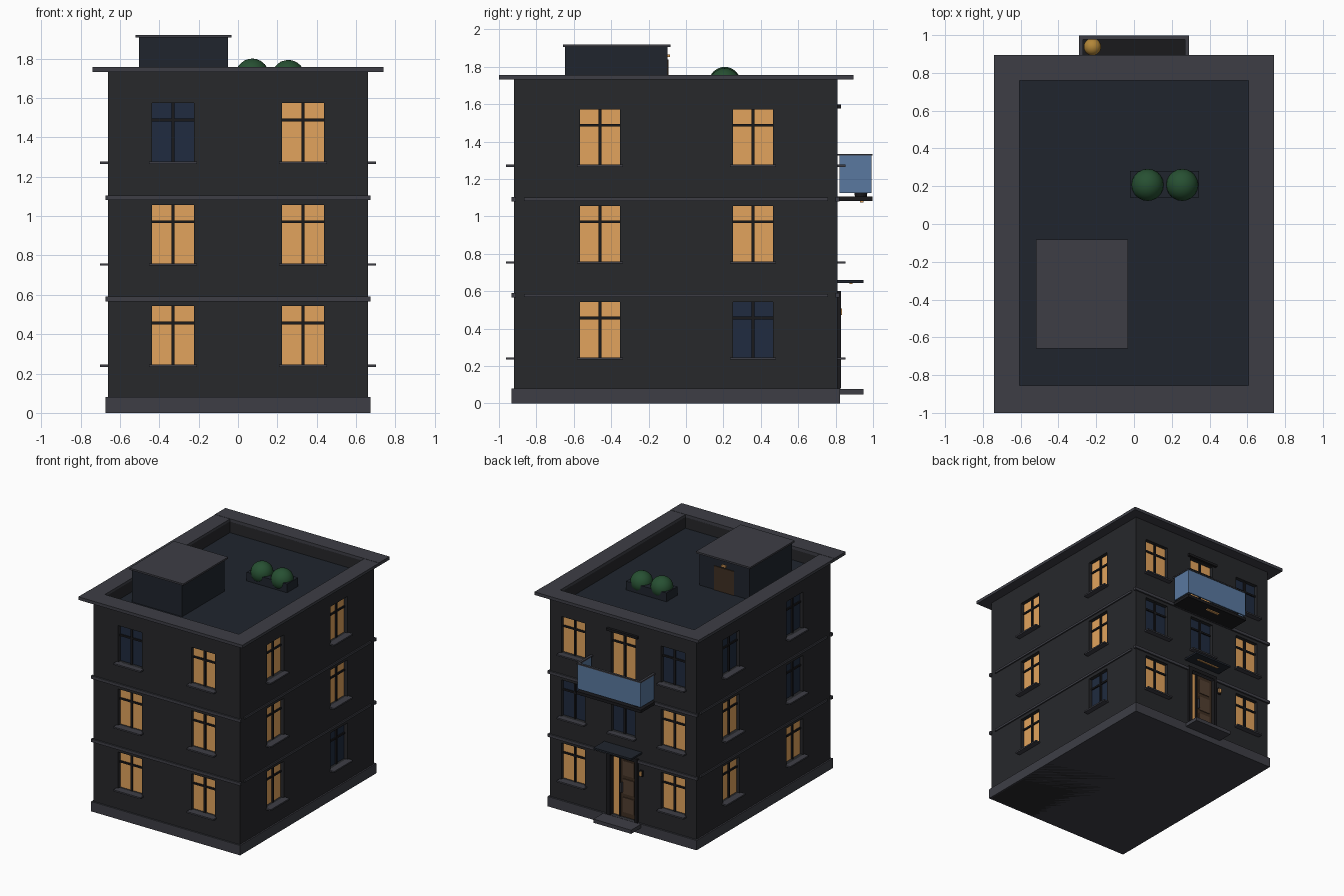
import bpy, bmesh
from mathutils import Vector

if "Cube" in bpy.data.objects:
    bpy.data.objects.remove(bpy.data.objects["Cube"])


def material(name, rgb):
    m = bpy.data.materials.new(name)
    m.diffuse_color = (*rgb, 1)
    m.use_nodes = True
    m.node_tree.nodes["Principled BSDF"].inputs["Base Color"].default_value = m.diffuse_color
    return m


WALL = material("wall", (.020, .021, .024))
TRIM = material("trim", (.047, .048, .060))
DARK = material("dark_frame", (.010, .010, .012))
ROOF = material("roof", (.014, .018, .027))
LIT = material("lit_pane", (.76, .37, .11))
UNLIT = material("unlit_pane", (.014, .024, .050))
GLASS = material("balcony_glass", (.10, .19, .35))
GREEN = material("leaf", (.02, .08, .032))
WOOD = material("wood", (.05, .028, .016))
WOOD2 = material("wood_panel", (.085, .05, .03))
GOLD = material("gold_plant", (.45, .24, .04))

X, Y0, Y1 = .66, -.92, .81          # wall planes
ROOF_Z = 1.64


def boxes(name, spans, mat):
    """One object from several (x0,x1,y0,y1,z0,z1) boxes."""
    bm = bmesh.new()
    for x0, x1, y0, y1, z0, z1 in spans:
        vs = bmesh.ops.create_cube(bm, size=1)["verts"]
        for v in vs:
            v.co = Vector(((x0 + x1) / 2 + v.co.x * (x1 - x0),
                           (y0 + y1) / 2 + v.co.y * (y1 - y0),
                           (z0 + z1) / 2 + v.co.z * (z1 - z0)))
    me = bpy.data.meshes.new(name)
    bm.to_mesh(me)
    bm.free()
    ob = bpy.data.objects.new(name, me)
    bpy.context.collection.objects.link(ob)
    me.materials.append(mat)
    return ob


def on_wall(side, u0, u1, d0, d1, z0, z1):
    """Box on a wall: u along the wall, d outward from it."""
    if side == "front":
        return (u0, u1, Y0 - d1, Y0 - d0, z0, z1)
    if side == "back":
        return (u0, u1, Y1 + d0, Y1 + d1, z0, z1)
    if side == "right":
        return (X + d0, X + d1, u0, u1, z0, z1)
    return (-X - d1, -X - d0, u0, u1, z0, z1)


cuts = []


def window(side, u, z, lit, w=.214, h=.296, sill=True):
    a, b, t = u - w / 2, u + w / 2, z + h
    cuts.append(on_wall(side, a, b, -.04, .05, z, t))
    boxes(side + "_window_pane", [on_wall(side, a, b, -.045, -.03, z, t)], LIT if lit else UNLIT)
    boxes(side + "_window_bars", [
        on_wall(side, u - .008, u + .008, -.031, -.018, z, t),
        on_wall(side, a, b, -.031, -.02, t - .092, t - .078)], DARK)
    if sill:
        boxes(side + "_window_sill", [on_wall(side, u - .122, u + .122, -.01, .042, z - .012, z)], TRIM)


# windows: lit flags per column, ground floor to top floor
FLOORS = (.246, .76, 1.277)
COLUMNS = [("front", -.33, (1, 1, 0)), ("front", .33, (1, 1, 1)),
           ("right", -.46, (1, 1, 1)), ("right", .358, (0, 1, 1)),
           ("left", -.46, (1, 0, 0)), ("left", .358, (1, 1, 0)),
           ("back", .45, (1, 0, 1)), ("back", -.45, (1, 1, 0))]
for side, u, flags in COLUMNS:
    for z, lit in zip(FLOORS, flags):
        window(side, u, z, lit)
window("back", 0, FLOORS[1], 0)
window("back", 0, 1.105, 1, w=.22, h=.47, sill=False)   # balcony door
boxes("balcony_door_lintel", [on_wall("back", -.14, .14, -.01, .02, 1.578, 1.598)], DARK)

# entrance: recess, frame, side light and panelled door
cuts.append(on_wall("back", -.12, .12, -.04, .05, .08, .575))
boxes("entrance_frame", [
    on_wall("back", -.14, -.115, -.04, .018, .08, .60),
    on_wall("back", .105, .14, -.04, .018, .08, .60),
    on_wall("back", -.14, .14, -.04, .018, .57, .60),
    on_wall("back", .032, .046, -.04, -.01, .08, .575)], DARK)
boxes("entrance_side_light", [on_wall("back", .04, .11, -.045, -.025, .08, .575)], LIT)
boxes("entrance_door", [on_wall("back", -.12, .035, -.045, -.02, .08, .575)], WOOD)
boxes("entrance_door_panels", [on_wall("back", -.09, .01, -.025, -.014, z, z + .12)
                               for z in (.12, .27, .42)], WOOD2)
boxes("entrance_handle", [on_wall("back", .015, .023, -.02, -.002, .28, .36)], TRIM)
boxes("entrance_step", [(-.17, .17, .80, .95, .048, .078)], TRIM)
boxes("entrance_canopy", [(-.17, .17, .80, .95, .645, .66)], ROOF)
boxes("canopy_light", [(-.10, .10, .875, .89, .639, .646)], LIT)
boxes("wall_lamp_bracket", [on_wall("back", -.183, -.157, -.01, .012, .465, .515)], DARK)
boxes("wall_lamp", [on_wall("back", -.179, -.161, 0, .024, .473, .507)], LIT)

# main body with window recesses and sunken roof
body = boxes("building_body", [(-X, X, Y0, Y1, .0, 1.735)], WALL)
cutter = boxes("recess_cutter", cuts + [(-.605, .605, -.855, .76, ROOF_Z, 1.9)], WALL)
cutter.hide_render = True
cutter.hide_viewport = True
mod = body.modifiers.new("recesses", "BOOLEAN")
mod.operation, mod.solver, mod.object = "DIFFERENCE", "EXACT", cutter
boxes("roof_floor", [(-.605, .605, -.855, .76, ROOF_Z - .01, ROOF_Z + .004)], ROOF)

# plinth, floor bands and parapet cap
boxes("plinth", [(-.672, .672, -.932, .824, 0, .08)], TRIM)
for z in (.566, 1.081):
    boxes("floor_band", [(-.674, .674, -.932, -.91, z, z + .024),
                         (-.674, .674, .80, .822, z, z + .024),
                         (-.67, -.65, -.866, .76, z + .002, z + .02),
                         (.65, .67, -.866, .76, z + .002, z + .02)], TRIM)
boxes("parapet_cap", [(-.74, .74, -1, -.855, 1.732, 1.757), (-.74, .74, .76, .895, 1.732, 1.757),
                      (-.74, -.605, -.855, .76, 1.732, 1.755),
                      (.605, .74, -.855, .76, 1.732, 1.755)], TRIM)

# stair house on the roof
boxes("stair_house", [(-.503, -.05, -.647, -.10, ROOF_Z, 1.906)], ROOF)
boxes("stair_house_cap", [(-.52, -.032, -.658, -.082, 1.906, 1.92)], TRIM)
boxes("stair_house_door", [(-.365, -.185, -.105, -.094, ROOF_Z, 1.84)], WOOD)
boxes("stair_house_lamp", [(-.295, -.255, -.105, -.085, 1.853, 1.867)], LIT)

# balcony
boxes("balcony_slab", [(-.29, .29, .80, .997, 1.082, 1.106)], DARK)
boxes("balcony_glass", [(-.285, .285, .982, .992, 1.125, 1.326),
                        (-.285, -.275, .822, .982, 1.125, 1.326),
                        (.275, .285, .822, .982, 1.125, 1.326)], GLASS)
boxes("balcony_rail", [(-.29, .29, .978, .997, 1.325, 1.335),
                       (-.29, -.27, .81, .978, 1.325, 1.335),
                       (.27, .29, .81, .978, 1.325, 1.335)], TRIM)
boxes("balcony_light", [(-.06, .06, .93, .95, 1.074, 1.083)], LIT)


def ball(name, loc, r, mat, squash=1):
    bpy.ops.mesh.primitive_ico_sphere_add(subdivisions=3, radius=r, location=loc)
    ob = bpy.context.object
    ob.name = name
    ob.scale.z = squash
    ob.data.materials.append(mat)
    bpy.ops.object.shade_smooth()


# plants
bpy.ops.mesh.primitive_cone_add(vertices=16, radius1=.032, radius2=.042, depth=.08,
                                location=(-.22, .935, 1.146))
bpy.context.object.name = "balcony_pot"
bpy.context.object.data.materials.append(DARK)
ball("balcony_plant", (-.22, .938, 1.215), .046, GOLD)
boxes("roof_planter", [(-.02, .345, .14, .28, ROOF_Z, 1.715)], ROOF)
ball("roof_bush", (.072, .207, 1.715), .085, GREEN)
ball("roof_bush", (.255, .207, 1.708), .085, GREEN)
